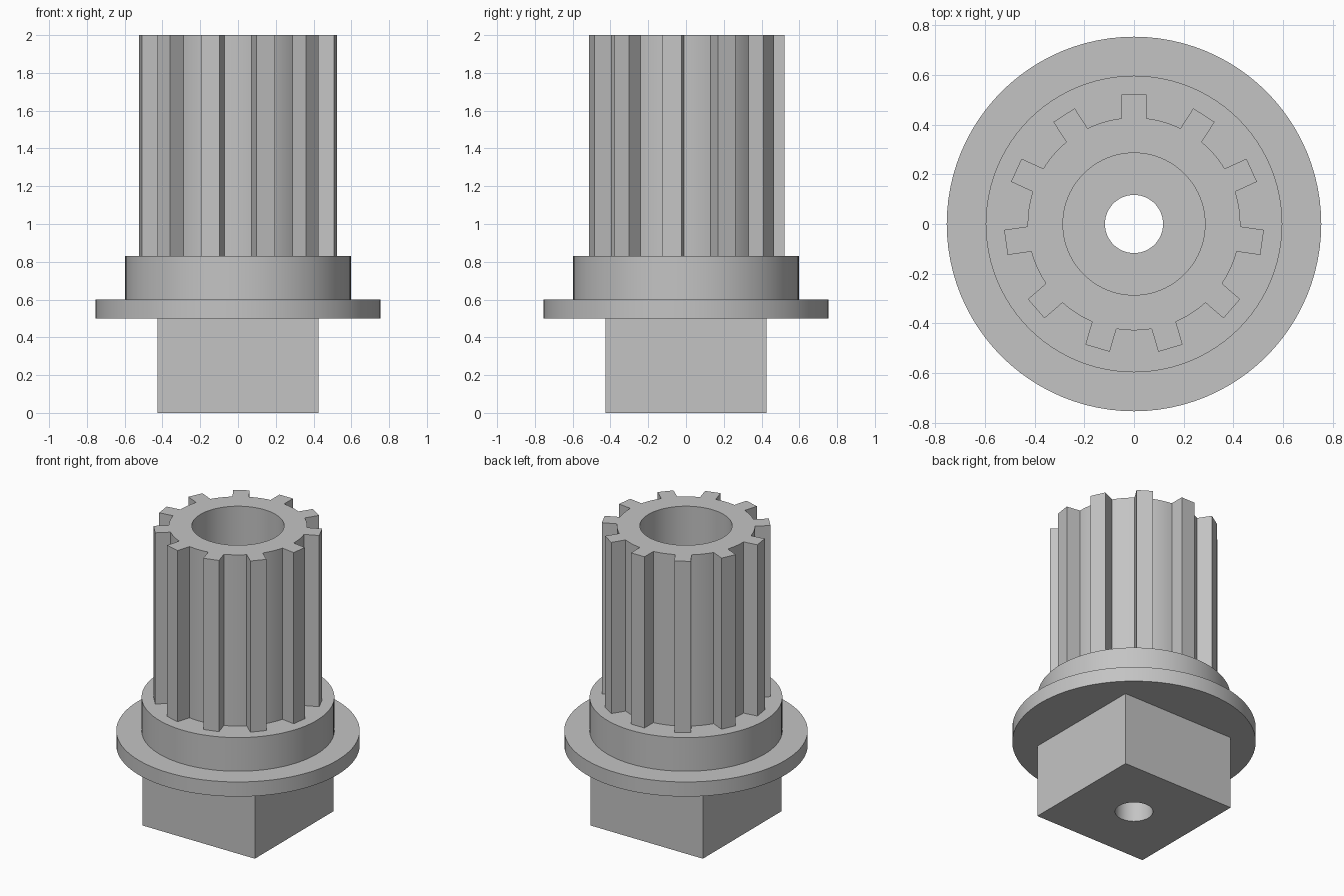
import bpy
import bmesh
from math import sin, cos, pi, asin, radians

cube = bpy.data.objects.get("Cube")
if cube:
    bpy.data.objects.remove(cube, do_unlink=True)

steel = bpy.data.materials.new("plain grey steel")
steel.use_nodes = True
GREY = (0.55, 0.55, 0.55, 1)
steel.diffuse_color = GREY
steel.node_tree.nodes["Principled BSDF"].inputs["Base Color"].default_value = GREY


def circle(r, n=96):
    return [(r * cos(2 * pi * i / n), r * sin(2 * pi * i / n)) for i in range(n)]


def square(h):
    return [(-h, -h), (h, -h), (h, h), (-h, h)]


def spline(teeth, root, tip, half, arc=8):
    """Counter-clockwise outline: parallel-sided teeth joined by root arcs."""
    pts = []
    step = 2 * pi / teeth
    edge = asin(half / root)
    for k in range(teeth):
        a = pi / 2 + k * step
        for side in (-half, half):
            pts.append((tip * cos(a) - side * sin(a), tip * sin(a) + side * cos(a)))
        for i in range(arc + 1):
            t = a + edge + (step - 2 * edge) * i / arc
            pts.append((root * cos(t), root * sin(t)))
    return pts


def ring(bm, outline, z):
    return [bm.verts.new((x, y, z)) for x, y in outline]


def wall(bm, outline, z0, z1, inward=False):
    low, high = ring(bm, outline, z0), ring(bm, outline, z1)
    for i in range(len(low)):
        j = (i + 1) % len(low)
        quad = [low[i], low[j], high[j], high[i]]
        bm.faces.new(quad[::-1] if inward else quad)


def cap(bm, outer, inner, z, up=True):
    """Flat face between two outlines."""
    edges = []
    for outline in (outer, inner):
        v = ring(bm, outline, z)
        edges += [bm.edges.new((v[i - 1], v[i])) for i in range(len(v))]
    made = bmesh.ops.triangle_fill(bm, edges=edges, use_beauty=True)["geom"]
    for f in made:
        if isinstance(f, bmesh.types.BMFace):
            f.normal_update()
            if (f.normal.z > 0) != up:
                f.normal_flip()


def part(name, walls, caps):
    bm = bmesh.new()
    for w in walls:
        wall(bm, *w)
    for c in caps:
        cap(bm, *c)
    bmesh.ops.remove_doubles(bm, verts=bm.verts, dist=0.0001)
    mesh = bpy.data.meshes.new(name)
    bm.to_mesh(mesh)
    bm.free()
    mesh.materials.append(steel)
    obj = bpy.data.objects.new(name, mesh)
    bpy.context.collection.objects.link(obj)
    bpy.ops.object.select_all(action='DESELECT')
    obj.select_set(True)
    bpy.context.view_layer.objects.active = obj
    bpy.ops.object.shade_smooth_by_angle(angle=radians(25))


# Shared outlines and levels
drive = square(0.425)
flange = circle(0.754)
collar = circle(0.597)
shaft = spline(11, 0.428, 0.521, 0.051)
bore = circle(0.286)
hole = circle(0.117)
FLANGE_Z, COLLAR_Z, SHAFT_Z, TOP = 0.5, 0.6, 0.83, 2.0

# Square end with its small through hole
part("square_drive",
     [(drive, 0, FLANGE_Z), (hole, 0, FLANGE_Z, True)],
     [(drive, hole, 0, False)])

# Wide flange
part("flange",
     [(flange, FLANGE_Z, COLLAR_Z)],
     [(flange, drive, FLANGE_Z, False), (flange, collar, COLLAR_Z)])

# Collar beneath the teeth
part("collar",
     [(collar, COLLAR_Z, SHAFT_Z)],
     [(collar, shaft, SHAFT_Z)])

# Toothed shaft with its wide bore and bore floor
part("splined_shaft",
     [(shaft, SHAFT_Z, TOP), (bore, FLANGE_Z, TOP, True)],
     [(shaft, bore, TOP), (bore, hole, FLANGE_Z)])
